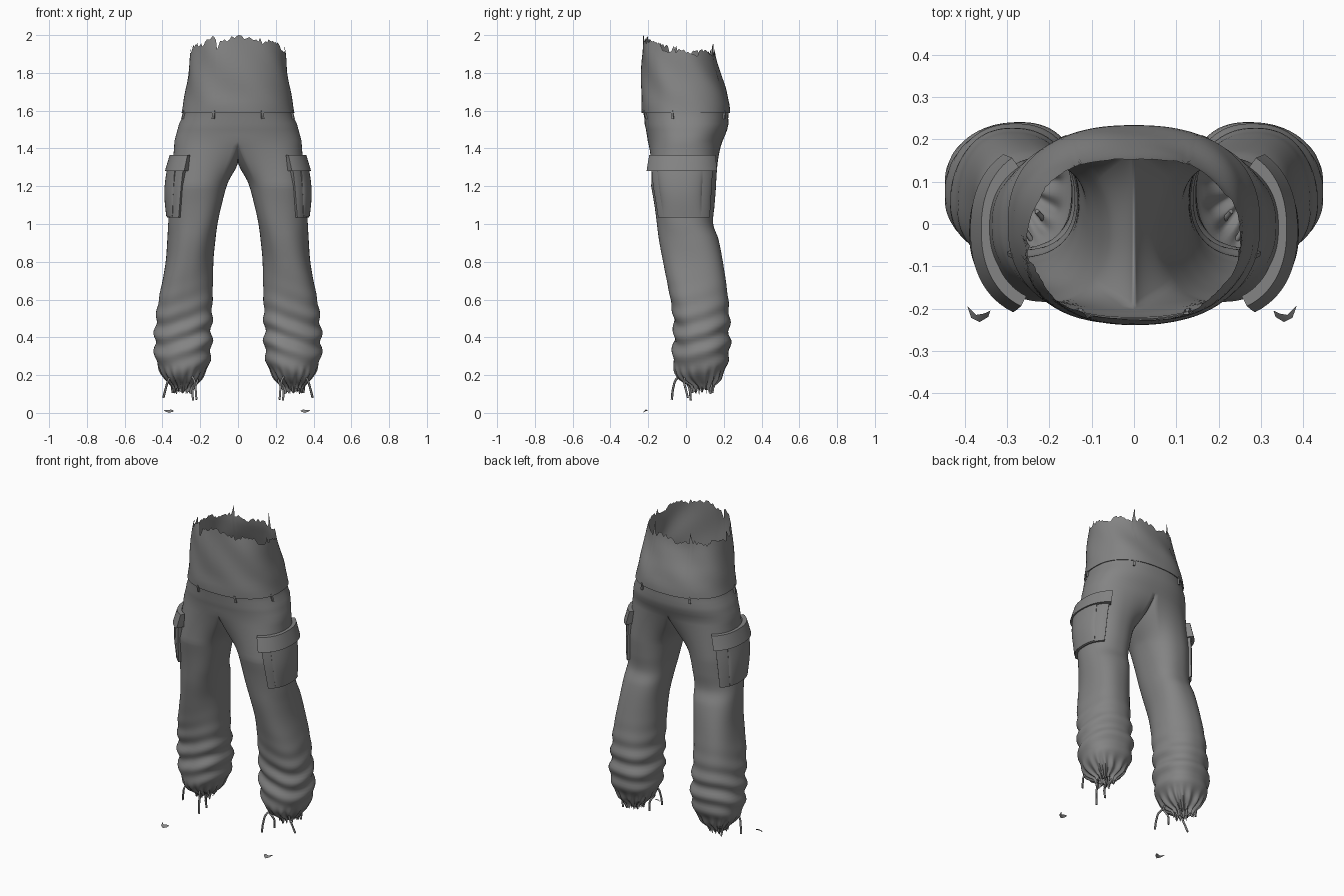
import bpy, math, random
from mathutils import Vector

if "Cube" in bpy.data.objects:
    bpy.data.objects.remove(bpy.data.objects["Cube"])

random.seed(4)
cloth = bpy.data.materials.new("grey_cloth")
cloth.diffuse_color = (0.23, 0.23, 0.23, 1)
cloth.use_nodes = True
cloth.node_tree.nodes["Principled BSDF"].inputs["Base Color"].default_value = cloth.diffuse_color


def finish(name, verts, faces, mirror=False, merge=False, angle=40):
    me = bpy.data.meshes.new(name)
    me.from_pydata([tuple(v) for v in verts], [], faces)
    me.materials.append(cloth)
    me.polygons.foreach_set("use_smooth", [True] * len(me.polygons))
    me.update()
    me.set_sharp_from_angle(angle=math.radians(angle))
    ob = bpy.data.objects.new(name, me)
    bpy.context.collection.objects.link(ob)
    if mirror:
        m = ob.modifiers.new("mirror", 'MIRROR')
        m.use_mirror_merge = merge
    return ob


def table(keys, z):
    """Smooth lookup of profile rows (z, a, b, ...) sorted by falling z."""
    z = max(min(z, keys[0][0]), keys[-1][0])
    i = next(k for k in range(len(keys) - 1) if z >= keys[k + 1][0])
    p, q = keys[i], keys[i + 1]

    def slope(k, c):
        a, b = keys[max(k - 1, 0)], keys[min(k + 1, len(keys) - 1)]
        return (b[c] - a[c]) / (b[0] - a[0])
    h = q[0] - p[0]
    t = (z - p[0]) / h
    return [(2*t**3 - 3*t*t + 1) * p[c] + (t**3 - 2*t*t + t) * h * slope(i, c)
            + (3*t*t - 2*t**3) * q[c] + (t**3 - t*t) * h * slope(i + 1, c)
            for c in range(1, len(p))]


def spow(v, n):
    return math.copysign(abs(v) ** (2 / n), v)


# torso rows: z, half width, front y, back y
TORSO = [(2.0, .235, -.225, .16), (1.9, .25, -.232, .155), (1.8, .262, -.235, .18),
         (1.7, .278, -.235, .215), (1.6, .295, -.235, .233), (1.5, .32, -.212, .218),
         (1.42, .342, -.2, .185)]
# leg rows: z, outer x, inner x, front y, back y
LEG = [(1.42, .343, .0, -.2, .18), (1.3, .352, .02, -.195, .165), (1.2, .356, .06, -.185, .158),
       (1.1, .36, .085, -.168, .15), (1.0, .366, .105, -.152, .145), (.92, .372, .118, -.14, .175),
       (.8, .385, .133, -.118, .198), (.6, .422, .138, -.085, .22), (.45, .435, .137, -.066, .228),
       (.3, .435, .14, -.068, .23), (.22, .41, .17, -.055, .205), (.17, .375, .205, -.02, .18),
       (.145, .35, .235, .025, .15), (.11, .335, .25, .04, .14)]


def torso_pt(a, z, grow=0.0):
    w, f, b = table(TORSO, z)
    cy, ry = (f + b) / 2, (b - f) / 2
    return Vector(((w + grow) * spow(math.sin(a), 2.35),
                   cy - (ry + grow) * spow(math.cos(a), 2.35), z))


def leg_pt(a, z, off=0.0, folds=True):
    o, i, f, b = table(LEG, z)
    d = off
    if folds:
        low = math.exp(-((z - .4) / .16) ** 2)
        d += .009 * low * math.sin(58 * z + 2.2 * math.sin(a + .6) + math.sin(2 * a))
        d += .004 * math.sin(3 * a + 9 * z) * min(1, max(0, (1.25 - z) * 4))
        gather = min(1, max(0, (.25 - z) / .07))
        d += .009 * gather * math.cos(15 * a + math.sin(3 * a))
    return Vector(((o + i) / 2 + ((o - i) / 2 + d) * spow(math.sin(a), 2.3),
                   (f + b) / 2 - ((b - f) / 2 + d) * spow(math.cos(a), 2.3), z))


# trousers: half pelvis, curved crotch seam and one leg, then mirrored
NO, NI = 72, 32
verts, faces = [], []
pelvis = [1.62, 1.59, 1.56, 1.53, 1.5, 1.47, 1.44]
for z in pelvis:
    for i in range(NO + 1):
        p = torso_pt(math.pi * i / NO, z, -.007 if z > 1.55 else 0)
        if i in (0, NO):
            p.x = 0
        verts.append(p)
row = NO + 1
for r in range(len(pelvis) - 1):
    for i in range(NO):
        a = r * row + i
        faces.append((a, a + row, a + row + 1, a + 1))
start = (len(pelvis) - 1) * row
top = list(range(start, start + row))
front, back = verts[start], verts[start + NO]
for j in range(1, NI):                       # crotch seam
    s = j / NI
    y = back.y + (front.y - back.y) * s
    top.append(len(verts))
    verts.append(Vector((0, y, 1.325 + .115 * abs(2 * s - 1) ** 2.4)))
angles = [math.radians(-50 + 280 * i / NO) for i in range(NO + 1)]
angles += [math.radians(230 + 80 * j / NI) for j in range(1, NI)]
rings = [top]


def add_ring(points):
    rings.append(list(range(len(verts), len(verts) + len(points))))
    verts.extend(points)


Z1 = 1.2
upper = [verts[k].copy() for k in top]
for t in [k / 9 for k in range(1, 9)]:       # thigh blends from the crotch
    pts = []
    for u, a in zip(upper, angles):
        p = u.lerp(leg_pt(a, Z1), t)
        e = t * t * (3 - 2 * t)
        pts.append(Vector((u.x + (leg_pt(a, Z1).x - u.x) * (.5 * t + .5 * e), p.y, p.z)))
    add_ring(pts)
z = Z1
while z > .115:
    add_ring([leg_pt(a, z) for a in angles])
    z -= .016
hem = [leg_pt(a, .11) for a in angles]
for p in hem:
    p.z += random.uniform(-.012, .03)
add_ring(hem)
n = len(top)
for A, B in zip(rings, rings[1:]):
    for i in range(n):
        k = (i + 1) % n
        faces.append((A[i], B[i], B[k], A[k]))
finish("trousers", verts, faces, True, True, 60)

# shirt: torso tube with an inward hem lip and a torn upper edge
N, R = 128, 14
verts, faces = [], []
edge = []
for i in range(N):
    a = 2 * math.pi * i / N
    c = math.cos(a)
    h = 1.905 + .075 * max(0, (c - .15) / .85) ** .6 if c > .15 else 1.905
    h += random.uniform(-.012, .012) + .012 * math.sin(9 * a)
    edge.append(min(h, 1.99))
for i, h in ((0, 2.0), (1, 1.998), (N - 2, 1.995), (9, 1.985), (N - 11, 1.995), (N - 8, 1.92),
             (55, 1.985), (N - 54, 1.97), (30, 1.945), (N - 31, 1.945)):
    edge[i] = h
for i in range(N):
    a = 2 * math.pi * i / N
    verts.append(torso_pt(a, 1.592, -.01))
    for r in range(R):
        z = 1.588 + (edge[i] - 1.588) * r / (R - 1)
        fold = .003 * math.sin(6 * a + 22 * z) * min(1, (z - 1.588) * 10)
        verts.append(torso_pt(a, z, .001 + fold))
col = R + 1
for i in range(N):
    k = (i + 1) % N
    for r in range(R):
        faces.append((i * col + r, k * col + r, k * col + r + 1, i * col + r + 1))
finish("shirt", verts, faces, angle=60)


def patch(name, a0, a1, z0, z1, low, high, bulge=0.0, na=24, nz=10):
    """Raised cloth panel wrapped on the outer thigh, with walls down to the leg."""
    vs, fs = [], []
    for j in range(-1, nz + 2):
        for i in range(-1, na + 2):
            u, v = min(max(i / na, 0), 1), min(max(j / nz, 0), 1)
            off = low + (high - low) * v + bulge * math.sin(math.pi * u) ** .5 * math.sin(math.pi * v)
            if i in (-1, na + 1) or j in (-1, nz + 1):
                off = -.012
            vs.append(leg_pt(math.radians(a0 + (a1 - a0) * u), z0 + (z1 - z0) * v, off, False))
    w = na + 3
    for j in range(nz + 2):
        for i in range(w - 1):
            k = j * w + i
            fs.append((k, k + 1, k + w + 1, k + w))
    finish(name, vs, fs, True)


# cargo pockets
patch("pocket_bag", 32, 142, 1.035, 1.3, .012, .014, .008)
patch("pocket_front_panel", 50, 118, 1.04, 1.3, .016, .022, .014)
patch("pocket_flap", 26, 146, 1.28, 1.365, .034, .014)


def tube(name, pts, radius):
    cu = bpy.data.curves.new(name, 'CURVE')
    cu.dimensions = '3D'
    cu.bevel_depth, cu.bevel_resolution, cu.use_fill_caps = radius, 1, True
    s = cu.splines.new('BEZIER')
    s.bezier_points.add(len(pts) - 1)
    for b, p in zip(s.bezier_points, pts):
        b.co = p
        b.handle_left_type = b.handle_right_type = 'AUTO'
    cu.materials.append(cloth)
    ob = bpy.data.objects.new(name, cu)
    bpy.context.collection.objects.link(ob)


# drawcords hanging from both cuffs
CORDS = [[(.26, -.01, .2), (.235, -.05, .18), (.225, -.068, .13), (.22, -.075, .07)],
         [(.23, .03, .2), (.215, .01, .17), (.24, .02, .12), (.238, .025, .065)],
         [(.35, .0, .21), (.37, -.01, .17), (.385, .0, .12), (.395, .01, .08)],
         [(.34, .13, .19), (.35, .135, .15), (.345, .14, .105)]]
for s, side in ((1, "right"), (-1, "left")):
    for k, path in enumerate(CORDS):
        tube(f"cuff_cord_{side}_{k}", [(s * x, y, z) for x, y, z in path], .006)

# belt loops below the shirt hem
verts, faces = [], []
for deg in (22, 75, 150):
    a = math.radians(deg)
    b = len(verts)
    for g in (-.01, .006):
        for zz in (1.555, 1.6):
            for da in (-.022, .022):
                verts.append(torso_pt(a + da, zz, g - .003))
    faces += [tuple(b + q for q in f) for f in
              ((4, 5, 7, 6), (0, 1, 5, 4), (0, 4, 6, 2), (1, 3, 7, 5), (2, 6, 7, 3))]
finish("belt_loops", verts, faces, True, angle=20)

# small cloth scraps on the floor
for name, x, s in (("scrap_right", .355, 1), ("scrap_left", -.365, -1)):
    vs = [(x + s * dx, y, z) for dx, y, z in
          ((-.025, -.205, .012), (-.01, -.212, .018), (.0, -.232, .0), (.008, -.215, .014),
           (.03, -.193, .016), (.02, -.222, .008), (-.02, -.22, .006))]
    finish(name, vs, [(0, 1, 6), (1, 2, 6), (1, 3, 2), (3, 4, 5), (3, 5, 2)])
